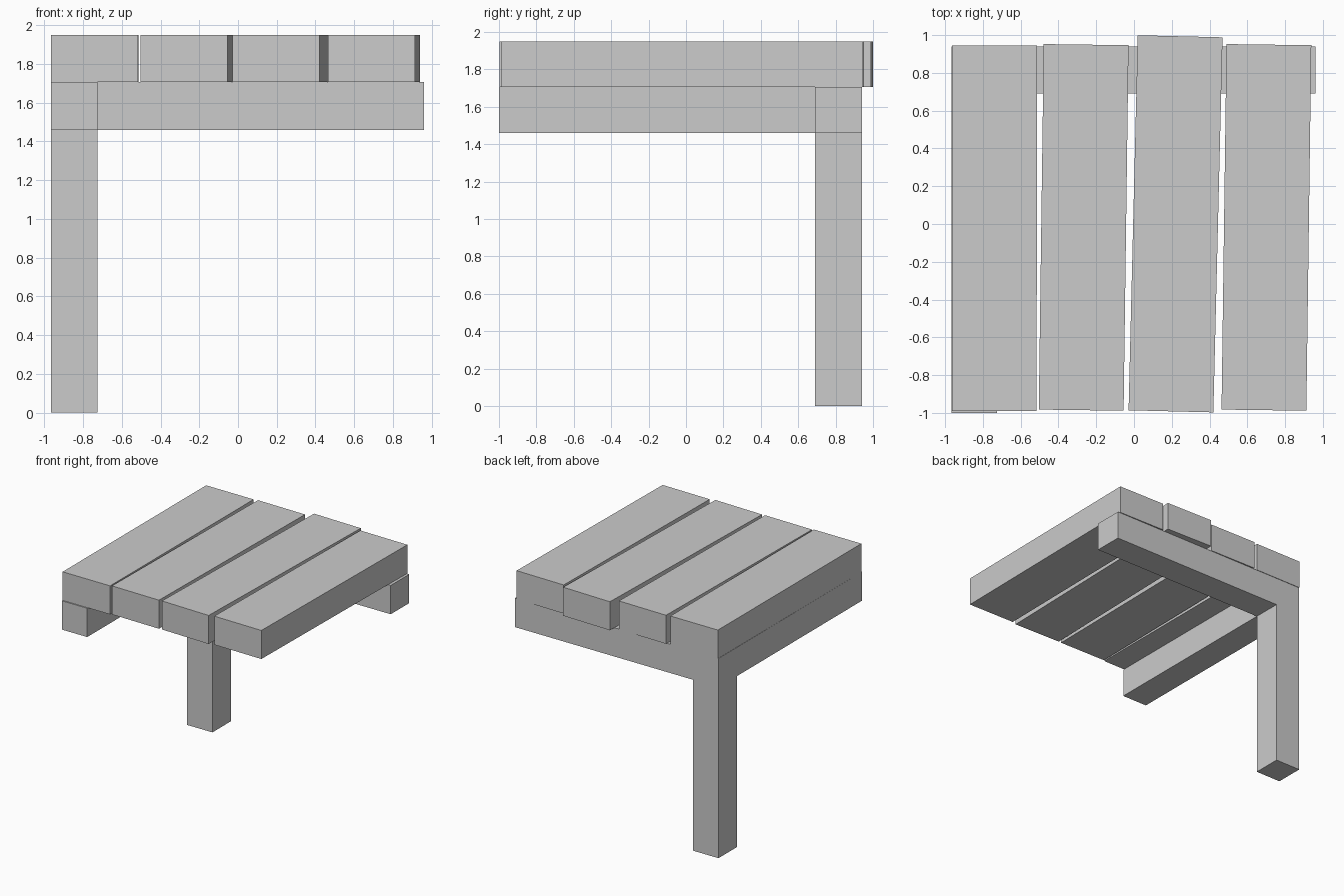
import bpy
import math

if "Cube" in bpy.data.objects:
    bpy.data.objects.remove(bpy.data.objects["Cube"])


def box(name, lo, hi, angle=0.0):
    """Box between two corners, optionally turned about its vertical axis."""
    centre = [(a + b) / 2 for a, b in zip(lo, hi)]
    bpy.ops.mesh.primitive_cube_add(size=1, location=centre, rotation=(0, 0, angle))
    ob = bpy.context.object
    ob.name = name
    ob.scale = [b - a for a, b in zip(lo, hi)]
    bpy.ops.object.transform_apply(location=False, rotation=False, scale=True)
    return ob


# Support frame: one corner leg and two beams meeting above it
BEAM_Z, TOP_Z = 1.46, 1.706
box("corner_leg", (-0.965, 0.69, 0), (-0.725, 0.94, BEAM_Z))
box("back_beam", (-0.965, 0.69, BEAM_Z), (0.96, 0.94, TOP_Z))
box("side_beam", (-0.965, -1.0, BEAM_Z), (-0.725, 0.69, TOP_Z))

# Deck planks, slightly skewed: centre x, centre y, length, clockwise tilt
planks = [
    (-0.739, -0.023, 1.935, 0.001),
    (-0.2665, -0.018, 1.935, 0.0135),
    (0.22, 0.001, 1.986, 0.0245),
    (0.701, -0.018, 1.935, 0.0135),
]
WIDTH = 0.449
for i, (x, y, length, tilt) in enumerate(planks, 1):
    box(f"deck_plank_{i}",
        (x - WIDTH / 2, y - length / 2, TOP_Z),
        (x + WIDTH / 2, y + length / 2, 1.95), -tilt)
